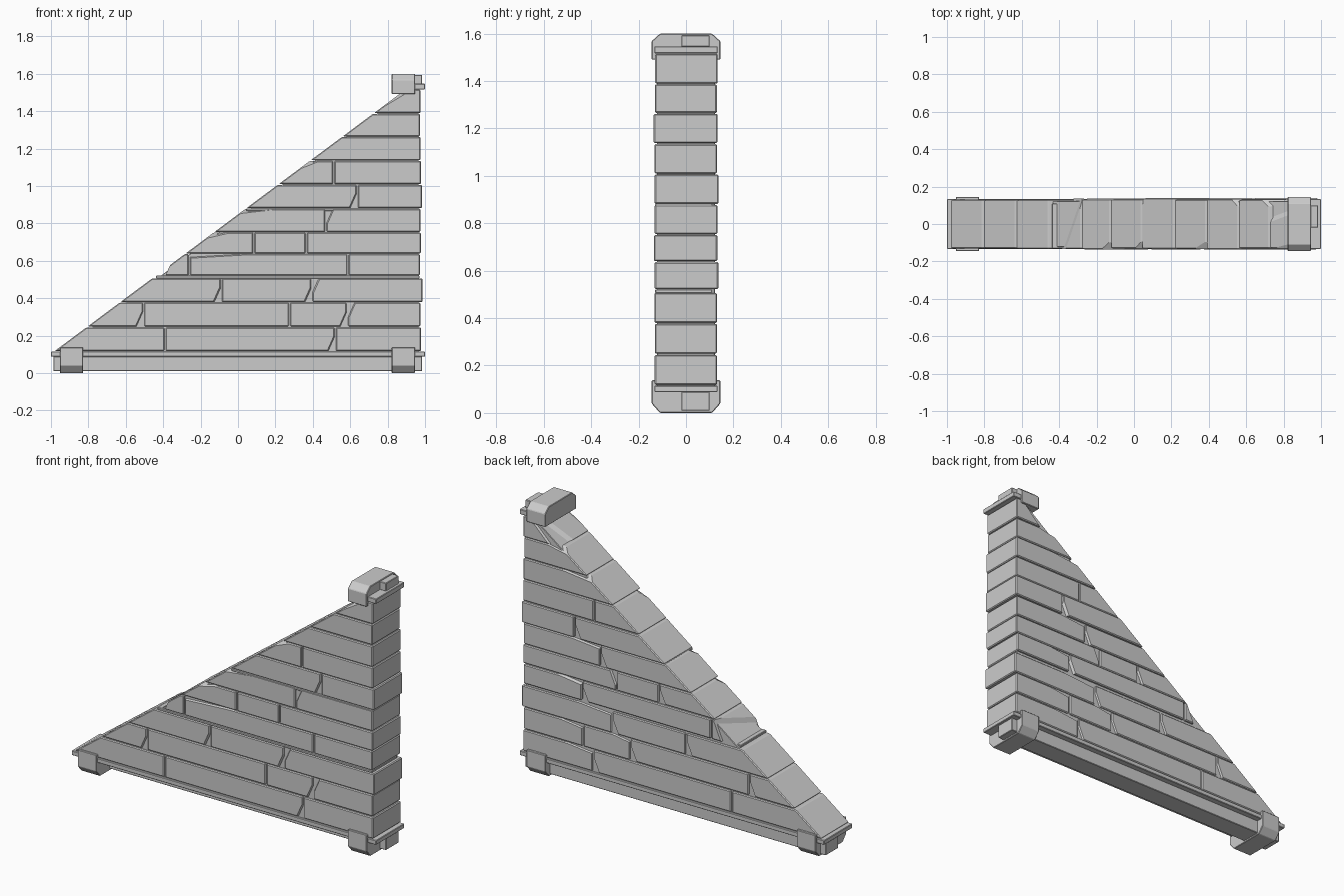
import bpy, bmesh, random
from mathutils import Vector

if "Cube" in bpy.data.objects:
    bpy.data.objects.remove(bpy.data.objects["Cube"])

random.seed(4)


def finish(name, bm):
    bmesh.ops.recalc_face_normals(bm, faces=bm.faces)
    me = bpy.data.meshes.new(name)
    bm.to_mesh(me)
    bm.free()
    ob = bpy.data.objects.new(name, me)
    bpy.context.collection.objects.link(ob)


def prism(points, axis, lo, hi, bevel=0.003):
    """Extrude a 2D outline along x (points are y,z) or y (points are x,z)."""
    bm = bmesh.new()
    if axis == 'x':
        verts = [bm.verts.new((lo, *p)) for p in points]
        move = (hi - lo, 0, 0)
    else:
        verts = [bm.verts.new((x, lo, z)) for x, z in points]
        move = (0, hi - lo, 0)
    face = bm.faces.new(verts)
    new = bmesh.ops.extrude_face_region(bm, geom=[face], use_keep_orig=True)['geom']
    bmesh.ops.translate(bm, vec=move,
                        verts=[v for v in new if isinstance(v, bmesh.types.BMVert)])
    bmesh.ops.recalc_face_normals(bm, faces=bm.faces)
    bmesh.ops.bevel(bm, geom=bm.edges[:], offset=bevel, segments=1, affect='EDGES', profile=0.5)
    return bm


def box(name, x0, x1, y0, y1, z0, z1):
    finish(name, prism([(x0, z0), (x1, z0), (x1, z1), (x0, z1)], 'y', y0, y1))


def chip(bm, corner, signs, depth):
    """Slice off one corner with a plane, depth measured along each axis."""
    normal = Vector([s / d for s, d in zip(signs, depth)]).normalized()
    point = Vector(corner) - Vector((signs[0] * depth[0], 0, 0))
    cut = bmesh.ops.bisect_plane(bm, geom=bm.verts[:] + bm.edges[:] + bm.faces[:],
                                 plane_co=point, plane_no=normal, clear_outer=True)
    edges = [e for e in cut['geom_cut'] if isinstance(e, bmesh.types.BMEdge)]
    bmesh.ops.holes_fill(bm, edges=edges, sides=0)


def slope(z):
    """Left edge of the wall at height z."""
    return -.98 + 1.342 * (z - .118)


# Course heights and the upright joints in each course
levels = [.118, .25, .38, .522, .64, .755, .882, 1.01, 1.138, 1.266, 1.39, 1.519]
joints = [[-.39, .52], [-.505, .275, .585], [-.09, .395], [-.26, .588],
          [.085, .365], [.47], [.637], [.512], [], [], []]

# Stone bricks: sloped at the left end, some with broken corners
gap = .004
for r, cuts in enumerate(joints):
    z0, z1 = levels[r], min(levels[r + 1] - gap, levels[r] + .126)
    front, back = -random.uniform(.13, .138), random.uniform(.13, .138)
    ends = cuts + [random.uniform(.972, .988) + gap]
    for i, end in enumerate(ends):
        right = end - gap
        low, top = (slope(z0), slope(z1)) if i == 0 else (ends[i - 1] + gap,) * 2
        bm = prism([(low, z0), (right, z0), (right, z1), (top, z1)], 'y', front, back, .005)
        for sy, y in ((-1, front), (1, back)):
            if random.random() < .3:
                continue
            # long shallow sliver along the top edge, or a short wedge at a joint
            if random.random() < .5:
                sx, sz = -1, 1
                depth = (.45 * (right - top), .04, .022)
            else:
                sx, sz = (1, -1) if i < len(cuts) else (-1, 1)
                depth = (.04, .06, .09 if cuts else .04)
            corner_x = right if sx > 0 else top
            chip(bm, (corner_x, y, z1 if sz > 0 else z0), (sx, sy, sz), depth)
        finish(f"brick_{r + 1}_{i + 1}", bm)

# Mortar core just inside the brick faces
finish("mortar_core", prism([(slope(.11) + .03, .11), (.965, .11), (.965, 1.51),
                             (slope(1.51) - .02 + .04, 1.51)], 'y', -.122, .122))

# Thin slabs showing in the two wider joints
for r in (3, 6):
    z = levels[r]
    box(f"joint_slab_{r}", slope(z), .97, -.13, .11, z - .016, z - .001)

# Base ledge and beam, with matching ledge and beam end at the peak
box("base_ledge", -1, 1, -.133, .133, .088, .115)
box("base_beam", -.987, .985, -.02, .10, .01, .09)
box("peak_ledge", .90, 1, -.133, .133, .517 + 1, 1.547)
box("peak_beam_end", .90, .985, -.02, .10, 1.545, 1.594)

# Chamfered clamp blocks
half = [(.145, .138), (.145, .04), (.11, 0)]
cradle = [(-y, z) for y, z in half] + half[::-1]
cap = [(y, 1.6 - .79 * z) for y, z in cradle]
for name, shape, x in (("clamp_left", cradle, -.89), ("clamp_right", cradle, .884),
                       ("clamp_peak", cap, .884)):
    finish(name, prism(shape, 'x', x - .062, x + .062))
